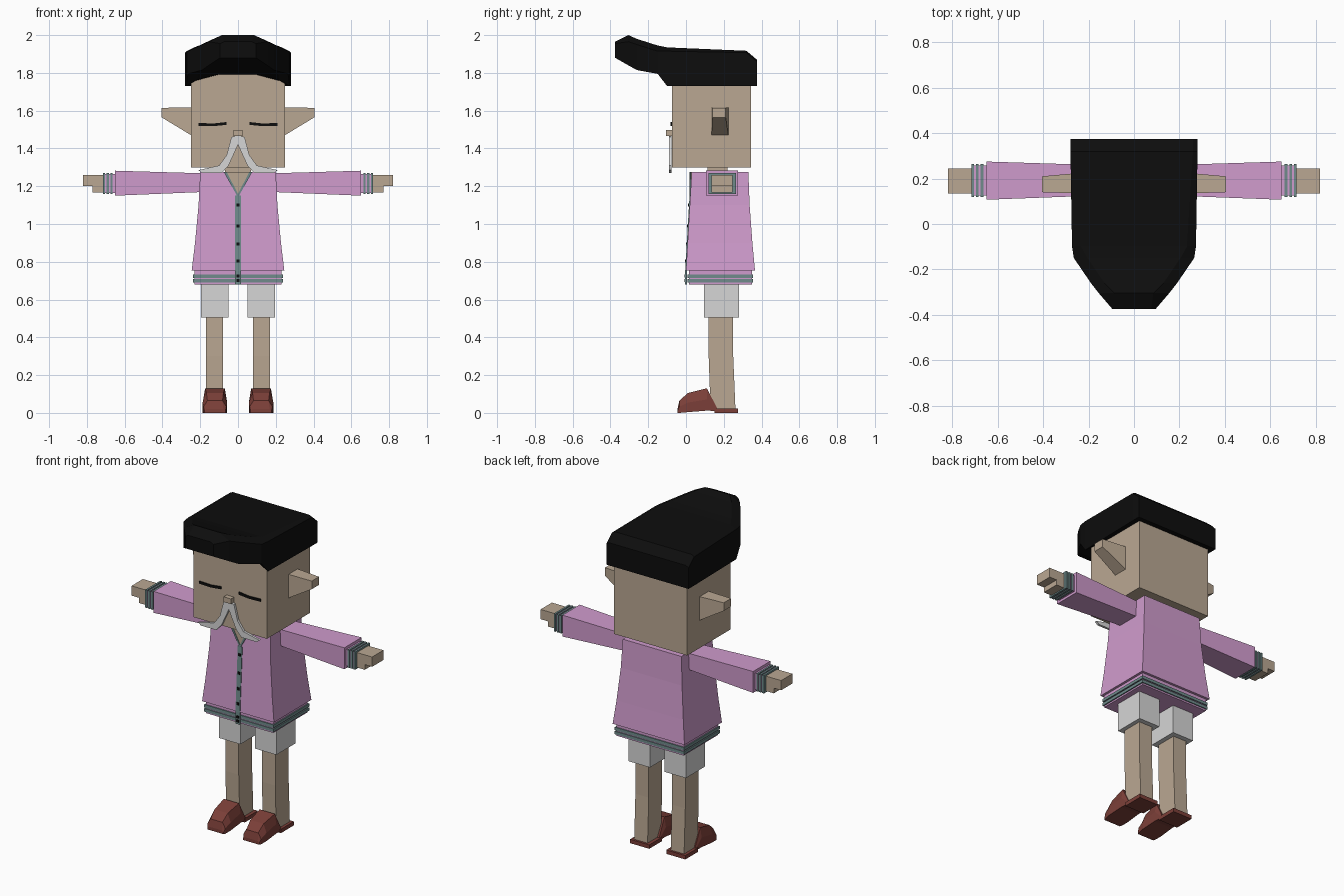
import bpy, bmesh

cube = bpy.data.objects.get("Cube")
if cube:
    bpy.data.objects.remove(cube, do_unlink=True)


def material(name, red, green, blue):
    paint = bpy.data.materials.new(name)
    paint.use_nodes = True
    paint.diffuse_color = (red, green, blue, 1)
    shader = paint.node_tree.nodes["Principled BSDF"]
    shader.inputs["Base Color"].default_value = (red, green, blue, 1)
    return paint


skin = material("skin", .49, .39, .29)
black = material("black", .004, .004, .004)
pink = material("pink", .63, .33, .61)
teal = material("teal", .16, .26, .26)
white = material("off white", .67, .67, .67)
leather = material("red brown leather", .2, .05, .04)


def loft(name, paint, rings, mirrored=False):
    """Skin a row of equal-length point rings, with capped ends."""
    mesh_builder = bmesh.new()
    rows = [[mesh_builder.verts.new(point) for point in ring] for ring in rings]
    count = len(rows[0])
    for row, following in zip(rows, rows[1:]):
        for i in range(count):
            j = (i + 1) % count
            mesh_builder.faces.new((row[i], row[j], following[j], following[i]))
    mesh_builder.faces.new(rows[0])
    mesh_builder.faces.new(rows[-1])
    bmesh.ops.recalc_face_normals(mesh_builder, faces=mesh_builder.faces[:])
    mesh = bpy.data.meshes.new(name)
    mesh_builder.to_mesh(mesh)
    mesh_builder.free()
    mesh.materials.append(paint)
    part = bpy.data.objects.new(name, mesh)
    bpy.context.collection.objects.link(part)
    if mirrored:
        modifier = part.modifiers.new("Mirror", "MIRROR")
        modifier.use_mirror_merge = False


def level(z, across, depth):
    """Horizontal rectangle at height z."""
    (left, right), (front, back) = across, depth
    return [(left, front, z), (right, front, z), (right, back, z), (left, back, z)]


def upright(x, depth, height):
    """Vertical rectangle facing sideways at x."""
    (front, back), (low, high) = depth, height
    return [(x, front, low), (x, back, low), (x, back, high), (x, front, high)]


def box(name, paint, across, depth, height, mirrored=False):
    loft(name, paint, [level(z, across, depth) for z in height], mirrored)


def middle_box(name, paint, half_width, depth, height):
    box(name, paint, (-half_width, half_width), depth, height)


def plate(name, paint, outline, front, thickness, mirrored=False):
    rings = [[(x, y, z) for x, z in outline] for y in (front, front + thickness)]
    loft(name, paint, rings, mirrored)


# Head, neck, ears and nose
face = -.075
middle_box("head", skin, .25, (face, .345), (1.3, 1.85))
middle_box("neck", skin, .07, (.115, .22), (1.25, 1.31))
ear_root = upright(.24, (.135, .225), (1.465, 1.617))
ear_tip = upright(.405, (.14, .21), (1.565, 1.615))
loft("ear", skin, [ear_root, ear_tip], mirrored=True)
middle_box("nose", skin, .025, (face - .03, face), (1.465, 1.497))

# Closed eyes and moustache
lid = [(.06, 1.54), (.06, 1.525), (.13, 1.518), (.21, 1.52), (.21, 1.535), (.13, 1.532)]
plate("closed_eye", black, lid, face - .007, .008, mirrored=True)
whisker = [(0, 1.47), (.035, 1.46), (.06, 1.365), (.1, 1.31), (.21, 1.285),
           (.19, 1.27), (.085, 1.27), (.05, 1.31), (.02, 1.375), (0, 1.42)]
plate("moustache", white, whisker, face - .015, .014, mirrored=True)


# Hair swept forward into a quiff, with an arched fringe
def hair_ring(y, half_width, bottom, top, bevel):
    arch = max(bottom, 1.795) if y < 0 else bottom
    shoulder, crown = top - bevel, half_width - 2 * bevel
    side = [(half_width * .35, arch), (half_width * .8, (arch + bottom) / 2),
            (half_width, bottom), (half_width, shoulder), (crown, top)]
    other_side = [(-x, z) for x, z in reversed(side)]
    return [(x, y, z) for x, z in side + other_side]


loft("hair", black, [
    hair_ring(.375, .28, 1.73, 1.87, .01),
    hair_ring(.32, .28, 1.73, 1.917, .01),
    hair_ring(-.1, .273, 1.73, 1.935, .02),
    hair_ring(-.15, .265, 1.795, 1.945, .03),
    hair_ring(-.26, .19, 1.815, 1.98, .03),
    hair_ring(-.305, .155, 1.84, 2, .035),
    hair_ring(-.375, .095, 1.88, 1.965, .01),
])

# Cardigan body, flaring down to a striped hem
hem_top, collar_height = .755, 1.275


def cardigan_level(z):
    drop = (collar_height - z) / (collar_height - hem_top)
    flare = drop ** 1.5
    half_width = .2 + .045 * flare
    return level(z, (-half_width, half_width), (.03 - .03 * drop, .33 + .035 * flare))


loft("cardigan", pink, [cardigan_level(z) for z in (hem_top, .9, 1.1, collar_height)])
middle_box("hem", pink, .23, (.015, .35), (.68, hem_top))
for z in (.69, .715):
    middle_box("hem_stripe", teal, .237, (.009, .356), (z, z + .018))

# Open neckline, collar trim, button band and buttons
notch = 1.15
opening = [(0, notch), (.06, collar_height), (-.06, collar_height)]
plate("chest_opening", skin, opening, .021, .009)
trim = [(0, notch - .01), (.075, collar_height), (.06, collar_height), (0, notch + .01)]
plate("collar_trim", teal, trim, .018, .009, mirrored=True)


def shirt_front(z):
    return cardigan_level(max(z, hem_top))[0][1]


def band_level(z):
    front = shirt_front(z) - .004
    return level(z, (-.015, .015), (front, front + .009))


loft("button_band", teal, [band_level(z) for z in (.68, hem_top, notch)])
for z in (.7, .725, .805, .895, .99, 1.1):
    front = shirt_front(z) - .008
    middle_box("button", black, .008, (front, front + .008), (z - .008, z + .008))

# Sleeves, striped cuffs and hands
cuff_start, cuff_end = .65, .715
shoulder = upright(.17, (.125, .26), (1.17, 1.268))
sleeve_end = upright(cuff_start, (.107, .275), (1.15, 1.282))
loft("sleeve", pink, [shoulder, sleeve_end], mirrored=True)
box("cuff", pink, (cuff_start, cuff_end), (.125, .258), (1.165, 1.265), mirrored=True)
for i in range(3):
    x = cuff_start + .014 + .02 * i
    box("cuff_stripe", teal, (x, x + .012), (.119, .264), (1.16, 1.27), mirrored=True)
knuckle, hand_depth = .77, (.135, .245)
box("palm", skin, (cuff_end, knuckle), hand_depth, (1.168, 1.26), mirrored=True)
box("fingers", skin, (knuckle, .82), hand_depth, (1.2, 1.26), mirrored=True)

# Shorts and legs
box("shorts_leg", white, (.05, .195), (.095, .28), (.505, .7), mirrored=True)
leg_width = (.079, .17)
ankle = level(.015, leg_width, (.13, .262))
knee = level(.3, leg_width, (.12, .25))
thigh = level(.52, leg_width, (.12, .25))
loft("leg", skin, [ankle, knee, thigh], mirrored=True)


# Shoes: rounded toe with a thin heel sole
def shoe_ring(y, bottom, top, sole, instep):
    centre = .122
    outline = [(sole, bottom), (sole, (bottom + top) / 2), (instep, top)]
    outline += [(-x, z) for x, z in reversed(outline)]
    return [(centre + x, y, z) for x, z in outline]


loft("shoe", leather, [
    shoe_ring(-.045, 0, .02, .055, .045),
    shoe_ring(-.035, 0, .065, .06, .04),
    shoe_ring(.01, .004, .105, .065, .045),
    shoe_ring(.11, .012, .13, .062, .052),
    shoe_ring(.165, .01, .025, .06, .055),
], mirrored=True)
box("heel_sole", leather, (.058, .188), (.15, .275), (0, .024), mirrored=True)
